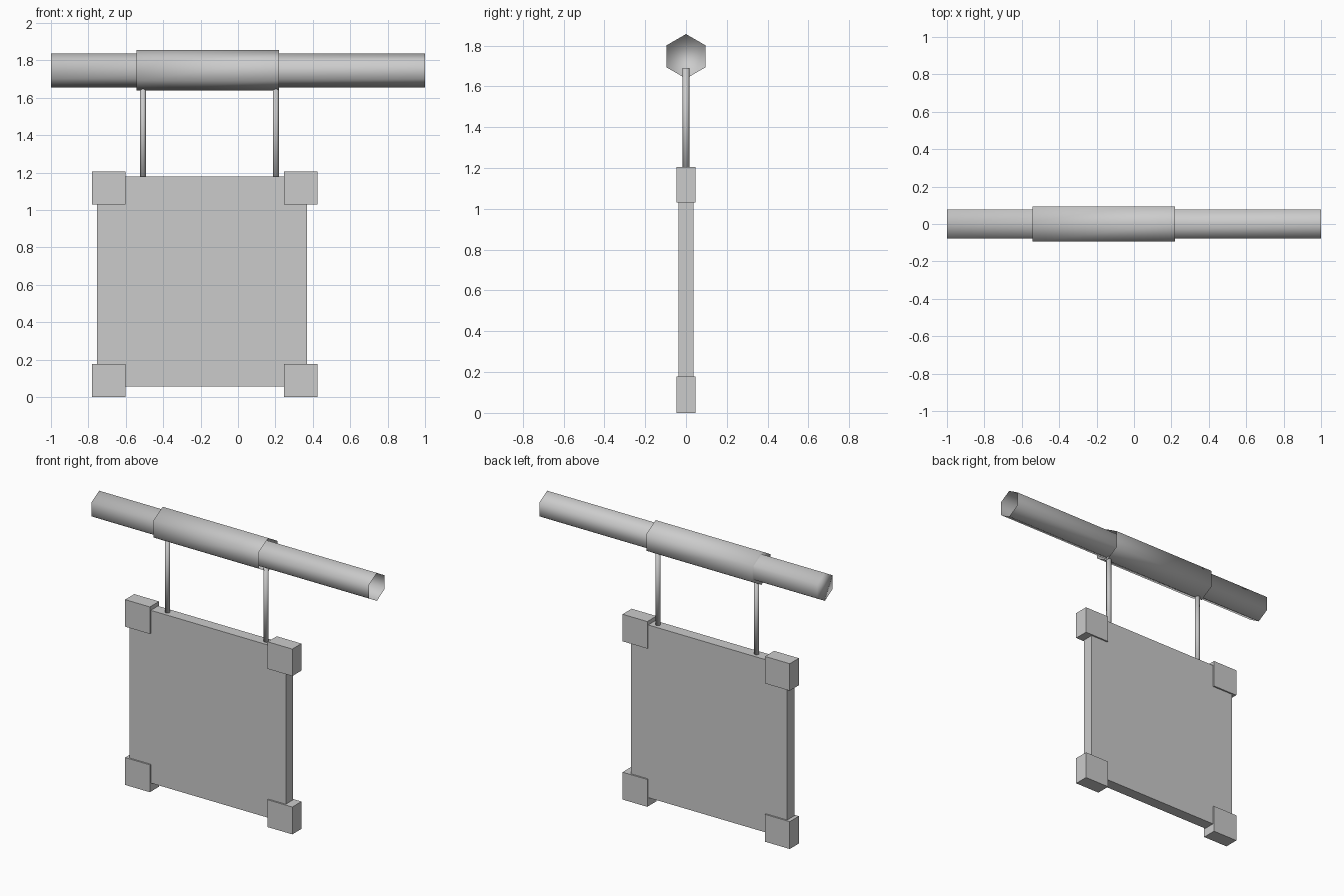
import bpy
import bmesh
from math import pi, cos, sin

old = bpy.data.objects.get("Cube")
if old:
    bpy.data.objects.remove(old, do_unlink=True)

GREY = (0.6, 0.6, 0.6, 1)
grey = bpy.data.materials.new("plain grey")
grey.use_nodes = True
grey.diffuse_color = GREY
grey.node_tree.nodes["Principled BSDF"].inputs["Base Color"].default_value = GREY


def finish(name, bm, smooth=False):
    for face in bm.faces:
        face.smooth = smooth
    mesh = bpy.data.meshes.new(name)
    bm.to_mesh(mesh)
    bm.free()
    mesh.materials.append(grey)
    obj = bpy.data.objects.new(name, mesh)
    bpy.context.collection.objects.link(obj)
    return obj


def box(name, x, y, z):
    """Box from (low, high) ranges on each axis."""
    bm = bmesh.new()
    bmesh.ops.create_cube(bm, size=1)
    for v in bm.verts:
        v.co = [(lo + hi) / 2 + c * (hi - lo) for c, (lo, hi) in zip(v.co, (x, y, z))]
    return finish(name, bm)


def hex_tube(name, x0, x1, radius, z):
    """Six-sided tube along x, closed at its right end and open at its left."""
    bm = bmesh.new()
    angles = [i * pi / 3 for i in range(6)]
    near, far = [[bm.verts.new((x, radius * sin(a), z + radius * cos(a))) for a in angles]
                 for x in (x0, x1)]
    for i in range(6):
        j = (i + 1) % 6
        bm.faces.new((near[i], near[j], far[j], far[i]))
    bm.faces.new(near)
    bmesh.ops.recalc_face_normals(bm, faces=bm.faces)
    return finish(name, bm, smooth=True)


def post(name, x, z0, z1, radius):
    bm = bmesh.new()
    bmesh.ops.create_cone(bm, cap_ends=True, segments=8, radius1=radius,
                          radius2=radius, depth=z1 - z0)
    bmesh.ops.translate(bm, verts=bm.verts, vec=(x, 0, (z0 + z1) / 2))
    return finish(name, bm, smooth=True)


# Horizontal pole and the sleeve around it
hex_tube("pole", -1, 1, 0.091, 1.747)
hex_tube("sleeve", -0.543, 0.218, 0.109, 1.747)

# Hanging rods
for side, x in (("right", -0.508), ("left", 0.202)):
    post(side + "_hanging_rod", x, 1.15, 1.69, 0.016)

# Sign board with corner blocks
box("sign_board", (-0.755, 0.37), (-0.037, 0.037), (0.056, 1.18))
for side, x in (("right", (-0.78, -0.602)), ("left", (0.246, 0.424))):
    for level, z in (("lower", (0, 0.178)), ("upper", (1.03, 1.206))):
        box(f"{level}_{side}_corner", x, (-0.047, 0.047), z)
